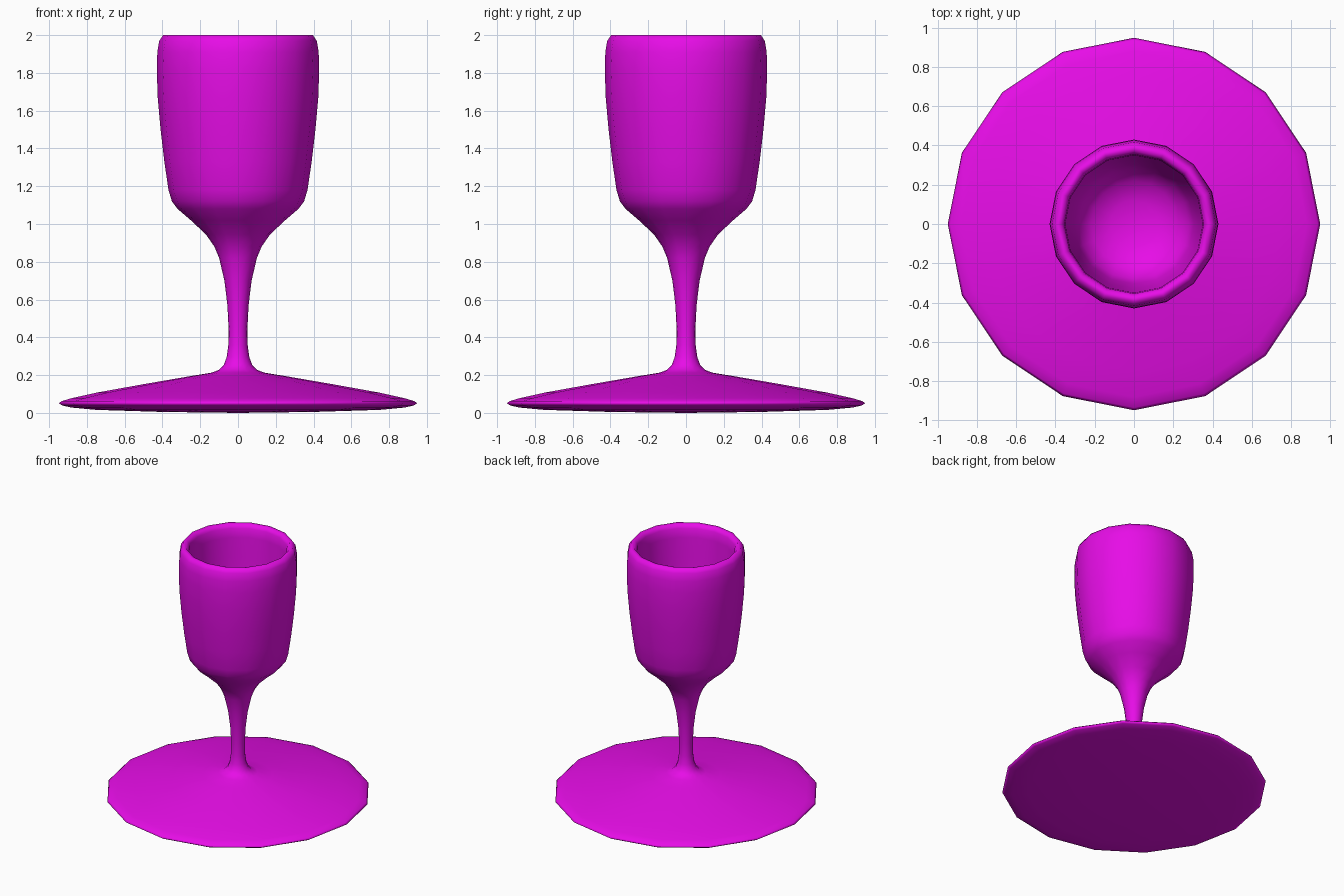
import bpy, bmesh, math

if "Cube" in bpy.data.objects:
    bpy.data.objects.remove(bpy.data.objects["Cube"])

SIDES = 16

# Goblet colour
magenta = bpy.data.materials.new("magenta")
magenta.diffuse_color = (0.8, 0.004, 0.8, 1)
magenta.use_nodes = True
magenta.node_tree.nodes["Principled BSDF"].inputs["Base Color"].default_value = magenta.diffuse_color


def lathe(name, profile):
    """Spin a (radius, height) profile around z; zero radius closes to a point."""
    bm = bmesh.new()
    rings = []
    for r, z in profile:
        if r == 0:
            rings.append([bm.verts.new((0, 0, z))] * SIDES)
        else:
            rings.append([bm.verts.new((r * math.cos(math.tau * i / SIDES),
                                        r * math.sin(math.tau * i / SIDES), z))
                          for i in range(SIDES)])
    for low, high in zip(rings, rings[1:]):
        for i in range(SIDES):
            j = (i + 1) % SIDES
            quad = [low[i], low[j], high[j], high[i]]
            bm.faces.new(list(dict.fromkeys(quad))).smooth = True
    bmesh.ops.recalc_face_normals(bm, faces=bm.faces)
    mesh = bpy.data.meshes.new(name)
    bm.to_mesh(mesh)
    bm.free()
    mesh.materials.append(magenta)
    obj = bpy.data.objects.new(name, mesh)
    bpy.context.collection.objects.link(obj)
    return obj


# Foot, stem, outer bowl, rim and hollow inside as one continuous profile
foot = [(0, 0), (0.4, 0.005), (0.75, 0.016), (0.88, 0.028), (0.93, 0.039),
        (0.948, 0.05), (0.935, 0.062), (0.88, 0.078), (0.75, 0.107),
        (0.5, 0.152), (0.25, 0.195), (0.14, 0.213)]
stem = [(0.1, 0.228), (0.075, 0.255), (0.06, 0.295), (0.051, 0.36), (0.05, 0.45),
        (0.056, 0.57), (0.072, 0.7), (0.1, 0.82)]
bowl = [(0.125, 0.88), (0.17, 0.945), (0.25, 1.02), (0.32, 1.08), (0.35, 1.12),
        (0.368, 1.18), (0.39, 1.33), (0.41, 1.5), (0.425, 1.67), (0.43, 1.82),
        (0.427, 1.91), (0.417, 1.97), (0.397, 2.0)]
inside = [(0.372, 1.998), (0.355, 1.97), (0.35, 1.9), (0.345, 1.75), (0.33, 1.5),
          (0.305, 1.25), (0.28, 1.16), (0.22, 1.09), (0.12, 1.05), (0, 1.04)]
lathe("goblet", foot + stem + bowl + inside)
